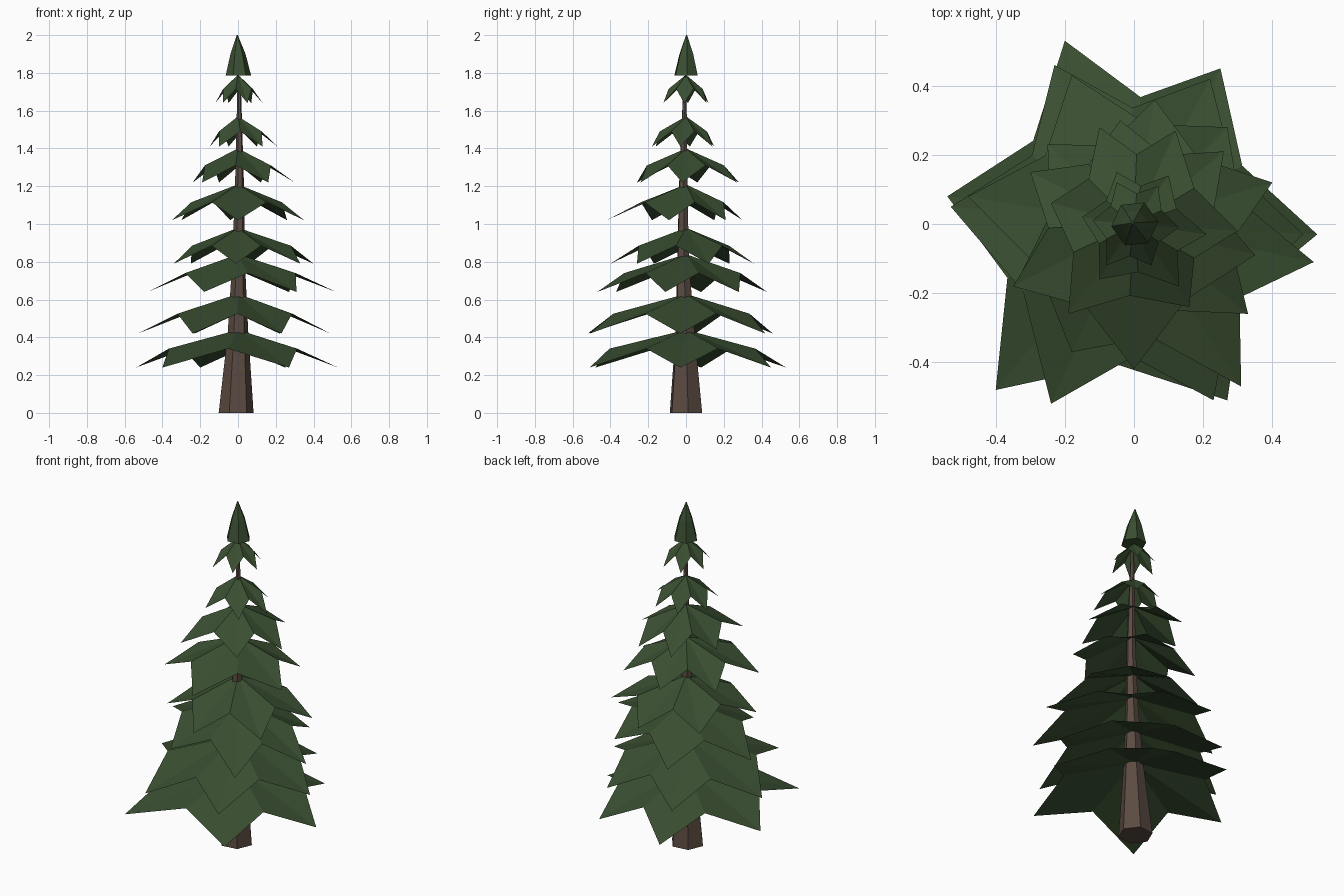
import bpy, bmesh, math

if "Cube" in bpy.data.objects:
    bpy.data.objects.remove(bpy.data.objects["Cube"])

def material(name, rgb):
    m = bpy.data.materials.new(name)
    m.diffuse_color = (*rgb, 1)
    m.use_nodes = True
    m.node_tree.nodes["Principled BSDF"].inputs["Base Color"].default_value = m.diffuse_color
    return m

GREEN = material("needle green", (0.042, 0.078, 0.031))
BROWN = material("bark brown", (0.105, 0.070, 0.054))

def make_object(name, bm, mat):
    me = bpy.data.meshes.new(name)
    bm.to_mesh(me)
    bm.free()
    me.materials.append(mat)
    ob = bpy.data.objects.new(name, me)
    bpy.context.collection.objects.link(ob)
    return ob

def lofted(name, rings, sides, mat, turn=0.0):
    """Closed tapering tube through (x, y, z, radius) rings."""
    bm = bmesh.new()
    loops = []
    for x, y, z, r in rings:
        loops.append([bm.verts.new((x + r * math.cos(turn + math.tau * i / sides),
                                    y + r * math.sin(turn + math.tau * i / sides), z))
                      for i in range(sides)])
    for a, b in zip(loops, loops[1:]):
        for i in range(sides):
            j = (i + 1) % sides
            bm.faces.new((a[i], a[j], b[j], b[i]))
    bm.faces.new(loops[0][::-1])
    bm.faces.new(loops[-1])
    return make_object(name, bm, mat)

def branch_tier(name, top, tip_z, tips, inner=0.68, lift=0.50):
    """Folded star skirt: drooping tips with raised notches between them."""
    bm = bmesh.new()
    apex = bm.verts.new((0, 0, top))
    rim = []
    for i, (x, y) in enumerate(tips):
        nx, ny = tips[(i + 1) % len(tips)]
        rim.append(bm.verts.new((x, y, tip_z)))
        r = inner * (math.hypot(x, y) + math.hypot(nx, ny)) / 2
        a = math.atan2(y + ny, x + nx)
        rim.append(bm.verts.new((r * math.cos(a), r * math.sin(a),
                                 top - (top - tip_z) * lift)))
    for i in range(len(rim)):
        bm.faces.new((apex, rim[i], rim[(i + 1) % len(rim)]))
    return make_object(name, bm, GREEN)

# Trunk
lofted("trunk", [(-0.01, 0, 0, 0.093), (0, -0.005, 0.42, 0.055), (0.003, -0.015, 0.8, 0.034),
                 (0.008, -0.015, 1.2, 0.024), (0.006, -0.005, 1.78, 0.008)], 6, BROWN, 0.12)

# Branch tiers, bottom to top: top height, tip height, six tips (x, y)
TIERS = [
    (0.44, 0.24, [(.53, -.03), (.25, .45), (-.20, .53), (-.54, .08), (-.40, -.48), (.27, -.51)]),
    (0.63, 0.42, [(.49, -.03), (.22, .42), (-.23, .46), (-.53, .05), (-.24, -.52), (.23, -.51)]),
    (0.84, 0.64, [(.52, -.11), (.27, .28), (-.18, .43), (-.48, .08), (-.18, -.37), (.31, -.47)]),
    (0.98, 0.79, [(.40, .12), (.06, .36), (-.25, .23), (-.34, -.17), (-.01, -.40), (.33, -.26)]),
    (1.21, 1.02, [(.35, -.09), (.26, .21), (-.04, .30), (-.30, .15), (-.35, -.18), (0, -.42)]),
    (1.40, 1.22, [(.30, -.02), (.12, .27), (-.10, .28), (-.24, .06), (-.19, -.26), (.16, -.24)]),
    (1.57, 1.41, [(.21, -.03), (.10, .14), (-.05, .15), (-.15, .02), (-.10, -.16), (.13, -.18)]),
    (1.79, 1.64, [(.13, -.01), (.07, .11), (-.05, .12), (-.12, .01), (-.08, -.12), (.05, -.12)]),
]
for n, (top, tip_z, tips) in enumerate(TIERS):
    branch_tier(f"branch_tier_{n + 1}", top, tip_z, tips)

# Pointed crown
lofted("crown_tip", [(0.002, 0, 1.785, 0.068), (0, 0.002, 1.90, 0.040), (-0.004, 0.003, 2.0, 0.003)],
       6, GREEN, 0.1)
